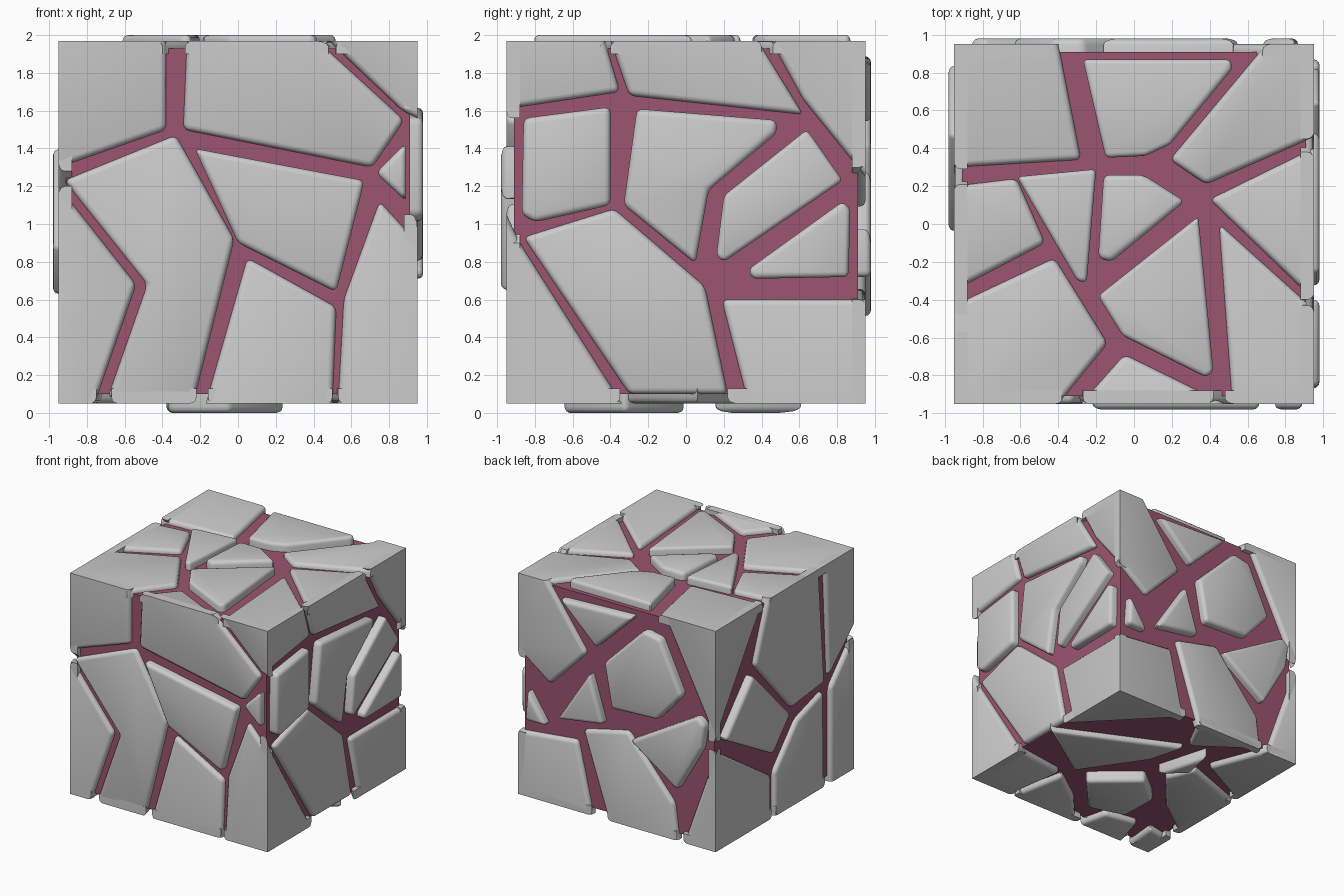
import bpy, bmesh
from mathutils import Vector

if "Cube" in bpy.data.objects:
    bpy.data.objects.remove(bpy.data.objects["Cube"])

E = 0.95               # outer rim of the plates that wrap the cube's edges
LO, HI = 0.05, 1.97    # same, along z

# Plate outlines per side: (x,z) front/back, (y,z) right/left, (x,y) top/bottom
front = [
    [(-E, 1.3), (-.38, 1.5), (-.38, HI), (-E, HI)],
    [(-.29, 1.5), (.71, 1.3), (.88, 1.55), (.42, HI), (-.27, HI)],
    [(.48, HI), (E, HI), (E, 1.56), (.87, 1.6)],
    [(.73, 1.27), (.89, 1.43), (.89, 1.12)],
    [(-.23, 1.4), (.67, 1.23), (.52, .64), (0, .9)],
    [(-.92, 1.23), (-.33, 1.47), (-.02, .92), (-.23, .08), (-.69, .08), (-.48, .68)],
    [(-E, 1.2), (-.54, .68), (-.76, LO), (-E, LO)],
    [(.05, .82), (.52, .56), (.5, LO), (-.17, LO)],
    [(.56, .6), (.75, 1.12), (E, .9), (E, LO), (.53, LO)],
]
right = [
    [(-E, 1.61), (-.35, 1.7), (-.43, HI), (-E, HI)],
    [(-.3, 1.68), (.62, 1.58), (.38, HI), (-.4, HI)],
    [(.45, HI), (E, HI), (E, 1.25), (.62, 1.66)],
    [(-.86, 1.56), (-.4, 1.62), (-.4, 1.1), (-.8, 1.01), (-.87, 1.05)],
    [(-.26, 1.61), (.48, 1.55), (.48, 1.48), (.12, 1.18), (.05, .79), (-.33, 1.1)],
    [(.64, 1.5), (.83, 1.23), (.2, .8), (.16, .83), (.2, 1.15)],
    [(.83, 1.12), (.87, 1.08), (.86, .72), (.35, .71), (.33, .76)],
    [(-.86, .93), (-.38, 1.08), (.1, .67), (.22, .1), (-.3, .1)],
    [(-E, LO), (-.34, LO), (-.88, .9), (-E, 1.05)],
    [(.19, .6), (E, .6), (E, LO), (.33, LO)],
]
back = [
    [(-.45, HI), (-E, HI), (-E, 1.0)],
    [(.54, 1.86), (-.18, 1.89), (.19, 1.53)],
    [(E, HI), (.68, HI), (.3, 1.44), (.65, 1.08), (E, 1.3)],
    [(.11, 1.42), (-.27, 1.8), (-.43, 1.77), (-.64, 1.33), (-.4, 1.06), (.04, 1.04)],
    [(.25, 1.29), (.56, .81), (.12, .88)],
    [(.85, .99), (.67, .72), (.87, .72)],
    [(E, .6), (.39, .66), (.25, LO), (E, LO)],
    [(.33, .77), (-.1, .87), (-.54, .36), (-.58, LO), (.09, LO)],
    [(-.14, .81), (-.79, 1.19), (-.86, 1.13), (-.83, .92), (-.59, .5)],
    [(-E, .93), (-.64, LO), (-E, LO)],
]
left = [
    [(E, HI), (.29, HI), (E, 1.0)],
    [(.21, HI), (-.48, HI), (-.56, .95), (-.11, .9), (.4, 1.46)],
    [(-.57, HI), (-E, HI), (-E, 1.28), (-.62, .98)],
    [(.47, 1.41), (-.05, .88), (.19, .62), (.85, .99)],
    [(E, .93), (.18, .42), (.18, LO), (E, LO)],
    [(-.54, .88), (-.18, .77), (.13, .43), (.13, LO), (-.55, LO)],
    [(-.64, .87), (-E, 1.2), (-E, LO), (-.64, LO)],
]
top = [
    [(-E, .3), (-.28, .34), (-.4, E), (-E, E)],
    [(-.27, .87), (.51, .87), (.52, .82), (.19, .42), (.06, .36), (-.15, .35)],
    [(.19, .34), (.38, .21), (E, .46), (E, E), (.7, E)],
    [(.4, .13), (E, .4), (E, -.4)],
    [(.45, 0), (E, -.45), (E, -E), (.52, -E)],
    [(.34, .04), (.42, -.78), (.38, -.81), (-.06, -.59), (-.19, -.38)],
    [(-.16, .26), (.05, .26), (.27, .12), (-.12, -.2), (-.19, -.18)],
    [(-.62, .25), (-.2, .29), (-.25, -.31), (-.3, -.3)],
    [(-E, .2), (-.62, .24), (-.47, -.1), (-E, -.35)],
    [(-E, -.43), (-.42, -.18), (-.14, -.63), (-.4, -E), (-E, -E)],
    [(-.05, -.69), (.48, -E), (-.28, -E)],
]
bottom = [
    [(E, E), (E, .22), (.24, E)],
    [(E, .06), (-.08, .55), (.01, .22), (.38, -.32)],
    [(.09, E), (-.58, E), (-.09, .6)],
    [(-.13, .14), (-.27, .63), (-.33, .33)],
    [(-.64, E), (-E, E), (-E, .18), (-.44, .44)],
    [(-.38, .33), (-E, .12), (-E, -.55), (-.6, -.3), (-.27, .08)],
    [(.25, -.32), (-.12, 0), (-.38, -.21), (-.37, -.55), (-.05, -.65)],
    [(E, -.35), (E, -E), (.53, -E), (.45, -.42)],
    [(.5, -E), (-.16, -E), (.08, -.68), (.4, -.45)],
    [(-.22, -E), (-.67, -E), (-.58, -.65), (-.28, -.7)],
    [(-E, -.7), (-.72, -.65), (-.75, -E), (-E, -E)],
]

# side name: outlines, mapping to 3D, base level, rim level, raised level
SIDES = {
    "front":  (front,  lambda a, b, d: (a, d, b), -.88, -.95, -.98),
    "back":   (back,   lambda a, b, d: (a, d, b), .88, .95, .98),
    "right":  (right,  lambda a, b, d: (d, a, b), .88, .95, .98),
    "left":   (left,   lambda a, b, d: (d, a, b), -.88, -.95, -.98),
    "top":    (top,    lambda a, b, d: (a, b, d), 1.9, HI, 2.0),
    "bottom": (bottom, lambda a, b, d: (a, b, d), .13, LO, 0.0),
}


def on_rim(a, b, upright):
    """Which cube borders an outline point touches."""
    s = set()
    if abs(a) >= E - .001:
        s.add(("a", a > 0))
    if upright and (b >= HI - .001 or b <= LO + .001):
        s.add(("b", b > 1))
    if not upright and abs(b) >= E - .001:
        s.add(("b", b > 0))
    return s


def plate(name, pts, to3d, base, level, upright):
    """Extruded outline, rounded everywhere but where it wraps a cube edge."""
    bm = bmesh.new()
    lower = [bm.verts.new(to3d(a, b, base)) for a, b in pts]
    upper = [bm.verts.new(to3d(a, b, level)) for a, b in pts]
    bm.faces.new(lower)
    bm.faces.new(upper)
    n = len(pts)
    rims = [on_rim(a, b, upright) for a, b in pts]
    for i in range(n):
        j = (i + 1) % n
        bm.faces.new((lower[i], lower[j], upper[j], upper[i]))
    bmesh.ops.recalc_face_normals(bm, faces=bm.faces)
    soft = []
    for i in range(n):
        j = (i + 1) % n
        if not rims[i] & rims[j]:
            soft.append(bm.edges.get((upper[i], upper[j])))
        if not rims[i]:
            soft.append(bm.edges.get((lower[i], upper[i])))
    bmesh.ops.bevel(bm, geom=soft, offset=.032, offset_type='OFFSET', segments=3,
                    profile=.5, affect='EDGES', clamp_overlap=True)
    me = bpy.data.meshes.new(name)
    bm.to_mesh(me)
    bm.free()
    ob = bpy.data.objects.new(name, me)
    bpy.context.collection.objects.link(ob)
    bpy.context.view_layer.objects.active = ob
    ob.select_set(True)
    bpy.ops.object.shade_smooth_by_angle(angle=.6)
    ob.select_set(False)


# Dark red core showing through the cracks
bpy.ops.mesh.primitive_cube_add(size=1, location=(0, 0, 1.015))
core = bpy.context.object
core.name = "core"
core.scale = (1.82, 1.82, 1.83)
mat = bpy.data.materials.new("crack_red")
mat.diffuse_color = (.33, .09, .16, 1)
mat.use_nodes = True
mat.node_tree.nodes["Principled BSDF"].inputs["Base Color"].default_value = mat.diffuse_color
core.data.materials.append(mat)
core.select_set(False)

# Stone plates on all six sides
for side, (outlines, to3d, base, rim, raised) in SIDES.items():
    upright = side not in ("top", "bottom")
    for k, pts in enumerate(outlines):
        wraps = any(on_rim(a, b, upright) or (upright and b < .15) for a, b in pts)
        plate(f"{side}_stone_{k + 1}", pts, to3d, base, rim if wraps else raised, upright)
